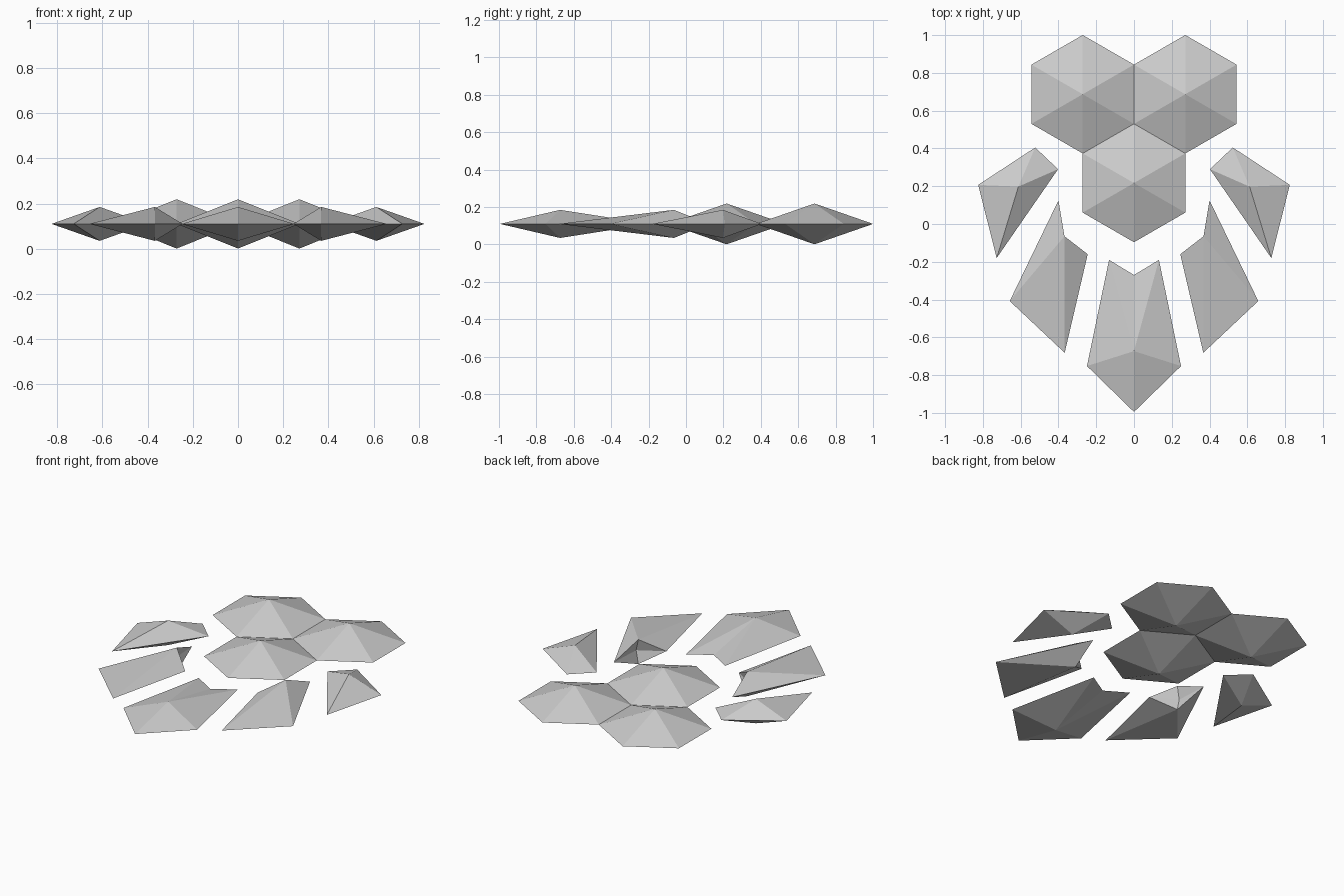
import bpy, bmesh
from math import sin, cos, tau

if "Cube" in bpy.data.objects:
    bpy.data.objects.remove(bpy.data.objects["Cube"])

MID = 0.11  # height of every rim


def gem(name, rim, apex, h):
    """Flat-faced double pyramid: rim outline joined to an apex above and below."""
    bm = bmesh.new()
    ring = [bm.verts.new((x, y, MID)) for x, y in rim]
    top = bm.verts.new((*apex, MID + h))
    bottom = bm.verts.new((*apex, MID - h))
    for a, b in zip(ring, ring[1:] + ring[:1]):
        bm.faces.new((a, b, top))
        bm.faces.new((b, a, bottom))
    bmesh.ops.recalc_face_normals(bm, faces=bm.faces)
    mesh = bpy.data.meshes.new(name)
    bm.to_mesh(mesh)
    bm.free()
    bpy.context.collection.objects.link(bpy.data.objects.new(name, mesh))


def gem_pair(name, rim, apex, h):
    for side, s in (("right", 1), ("left", -1)):
        gem(f"{name}_{side}", [(s * x, y) for x, y in rim][::s], (s * apex[0], apex[1]), h)


# Cluster of three hexagonal plates
R = 0.3135
for name, cx, cy in (("hexagon_center", 0, 0.217),
                     ("hexagon_left", -R * cos(tau / 12), 0.687),
                     ("hexagon_right", R * cos(tau / 12), 0.687)):
    rim = [(cx + R * cos(tau * (i + 0.5) / 6), cy + R * sin(tau * (i + 0.5) / 6)) for i in range(6)]
    gem(name, rim, (cx, cy), 0.109)

# Notched bottom shard
gem("bottom_shard", [(0.132, -0.19), (0, -0.27), (-0.132, -0.19),
                     (-0.249, -0.752), (0, -0.995), (0.249, -0.752)], (0, -0.673), 0.075)

# Notched lower side shards
gem_pair("lower_shard", [(0.4, 0.125), (0.39, -0.075), (0.245, -0.16),
                         (0.367, -0.682), (0.658, -0.408)], (0.368, -0.065), 0.075)

# Four-sided upper side shards
gem_pair("upper_shard", [(0.523, 0.405), (0.402, 0.29), (0.727, -0.18),
                         (0.825, 0.207)], (0.612, 0.198), 0.075)
